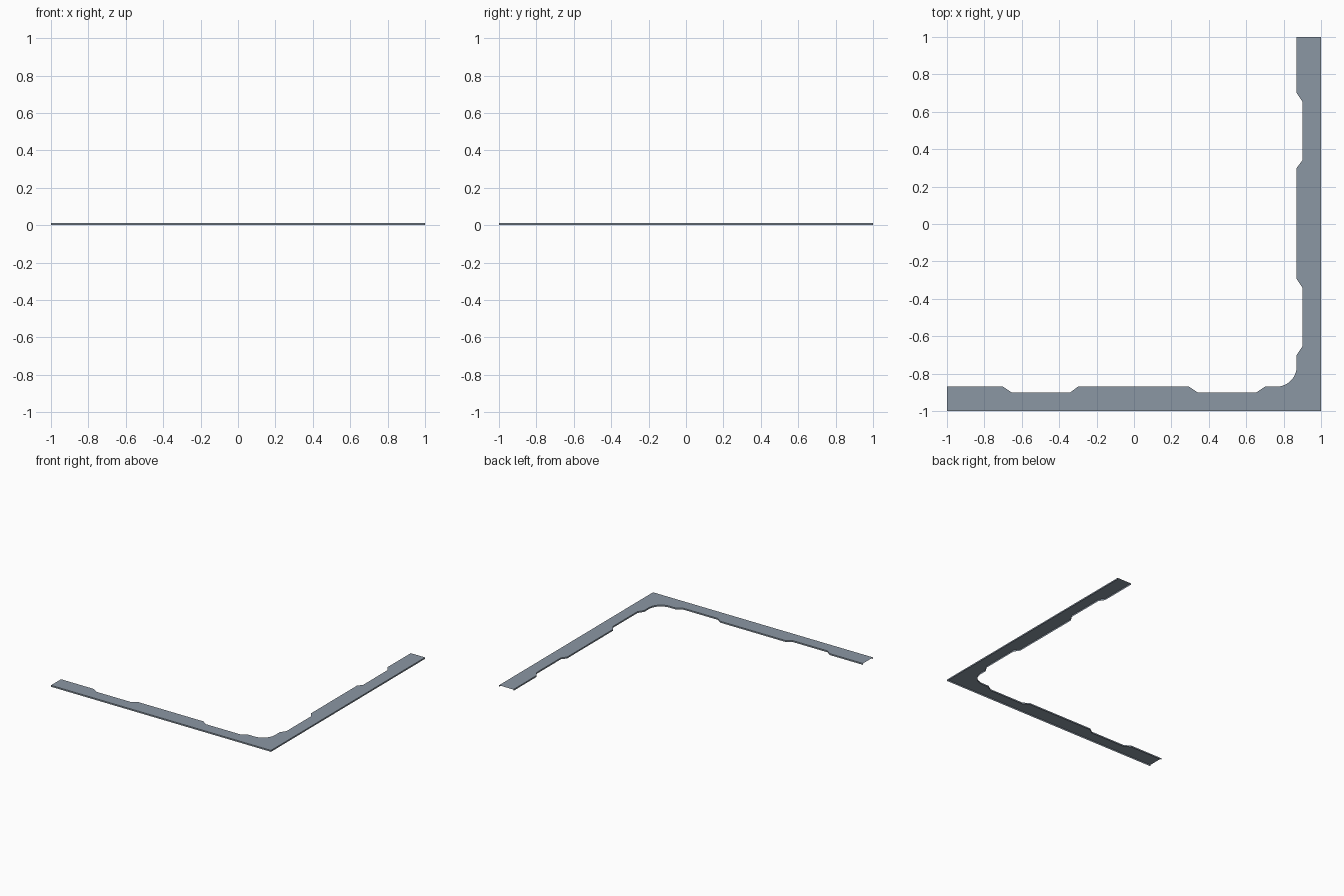
import bpy, bmesh, math

if "Cube" in bpy.data.objects:
    bpy.data.objects.remove(bpy.data.objects["Cube"])

HEIGHT = 0.012

# Inner edge of the right-hand arm, from its open end to the corner
arm = [(0.87, 1.0), (0.87, 0.70), (0.90, 0.655), (0.90, 0.34), (0.87, 0.30),
       (0.87, -0.295), (0.90, -0.34), (0.90, -0.655), (0.87, -0.70)]
# First half of the rounded inner corner
R, C = 0.11, 0.76
arc = [(C + R * math.cos(a), -C - R * math.sin(a))
       for a in [math.radians(45 * i / 6) for i in range(7)]]
half = arm + arc
# Mirror across the diagonal for the front arm
inner = half + [(-y, -x) for x, y in reversed(half[:-1])]
outer = [(-1, -1), (1, -1), (1, 1)]
outline = inner + outer

# Thin top sheet with side walls; arm ends and underside stay open
bm = bmesh.new()
top = [bm.verts.new((x, y, HEIGHT)) for x, y in outline]
low = [bm.verts.new((x, y, 0)) for x, y in outline]
cap = bm.faces.new(list(reversed(top)))
n = len(outline)
open_ends = {len(inner) - 1, n - 1}
for i in range(n):
    if i not in open_ends:
        j = (i + 1) % n
        bm.faces.new((top[i], top[j], low[j], low[i]))
bmesh.ops.recalc_face_normals(bm, faces=bm.faces)
cap.normal_update()
if cap.normal.z < 0:
    bmesh.ops.reverse_faces(bm, faces=bm.faces)
bmesh.ops.triangulate(bm, faces=[cap])

mesh = bpy.data.meshes.new("corner_edging")
bm.to_mesh(mesh)
bm.free()
edging = bpy.data.objects.new("corner_edging", mesh)
bpy.context.collection.objects.link(edging)

# Blue-grey surface
mat = bpy.data.materials.new("blue_grey")
mat.diffuse_color = (0.26, 0.31, 0.37, 1)
mat.use_nodes = True
mat.node_tree.nodes["Principled BSDF"].inputs["Base Color"].default_value = mat.diffuse_color
mesh.materials.append(mat)
